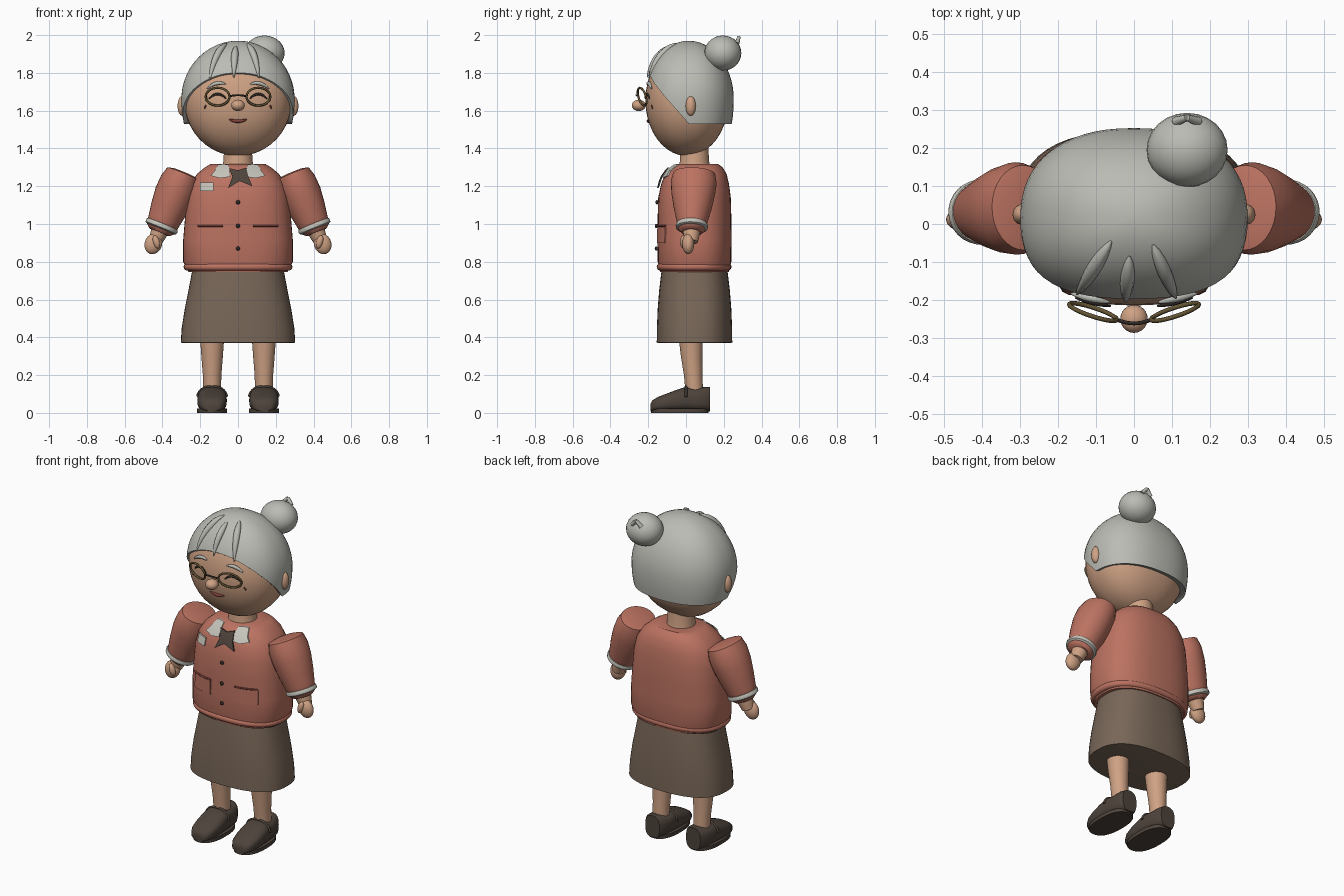
import bpy, bmesh, math
from mathutils import Vector, Matrix

if "Cube" in bpy.data.objects:
    bpy.data.objects.remove(bpy.data.objects["Cube"])

TAU = 2 * math.pi


def material(name, rgb):
    m = bpy.data.materials.new(name)
    m.diffuse_color = (*rgb, 1)
    m.use_nodes = True
    m.node_tree.nodes["Principled BSDF"].inputs["Base Color"].default_value = m.diffuse_color
    return m


SKIN = material("skin", (0.62, 0.36, 0.23))
GREY = material("grey hair", (0.50, 0.50, 0.46))
CORAL = material("coral knit", (0.50, 0.17, 0.12))
BROWN = material("brown wool", (0.19, 0.135, 0.098))
SHOE = material("dark leather", (0.075, 0.056, 0.044))
CREAM = material("cream trim", (0.56, 0.55, 0.49))
BRASS = material("brass", (0.13, 0.09, 0.035))
DARK = material("dark line", (0.03, 0.022, 0.018))
RED = material("dark red", (0.22, 0.055, 0.04))


def finish(name, bm, mat, angle=40):
    bmesh.ops.recalc_face_normals(bm, faces=bm.faces)
    me = bpy.data.meshes.new(name)
    bm.to_mesh(me)
    bm.free()
    ob = bpy.data.objects.new(name, me)
    bpy.context.collection.objects.link(ob)
    me.materials.append(mat)
    bpy.ops.object.select_all(action='DESELECT')
    ob.select_set(True)
    bpy.context.view_layer.objects.active = ob
    bpy.ops.object.shade_smooth_by_angle(angle=math.radians(angle))
    return ob


def loft(name, rings, mat, angle=40):
    bm = bmesh.new()
    loops = [[bm.verts.new(p) for p in r] for r in rings]
    n = len(loops[0])
    for a, b in zip(loops, loops[1:]):
        for i in range(n):
            j = (i + 1) % n
            bm.faces.new((a[i], a[j], b[j], b[i]))
    bm.faces.new(loops[0])
    bm.faces.new(loops[-1])
    return finish(name, bm, mat, angle)


def unit(t, n=2.0):
    """Point on a unit superellipse."""
    c, s = math.cos(t), math.sin(t)
    return (math.copysign(abs(c) ** (2 / n), c), math.copysign(abs(s) ** (2 / n), s))


def oval(c, rx, ry, n=2.0, seg=40, u=Vector((1, 0, 0)), v=Vector((0, 1, 0))):
    c = Vector(c)
    pts = [unit(TAU * i / seg, n) for i in range(seg)]
    return [c + u * rx * a + v * ry * b for a, b in pts]


def tube(name, pts, radii, mat, seg=8):
    pts = [Vector(p) for p in pts]
    rings = []
    for i, p in enumerate(pts):
        t = (pts[min(i + 1, len(pts) - 1)] - pts[max(i - 1, 0)]).normalized()
        u = t.cross(Vector((0, 1, 0.02))).normalized()
        r = radii[i] if isinstance(radii, list) else radii
        rings.append(oval(p, r, r, seg=seg, u=u, v=t.cross(u)))
    return loft(name, rings, mat, 60)


def ball(name, c, r, mat, tilt=0.0):
    bm = bmesh.new()
    m = Matrix.Translation(c) @ Matrix.Rotation(tilt, 4, 'Y') @ Matrix.Diagonal((*r, 1))
    bmesh.ops.create_uvsphere(bm, u_segments=24, v_segments=14, radius=1, matrix=m)
    return finish(name, bm, mat, 60)


# ---- head and hair ----
HC, HR = Vector((0, 0.005, 1.655)), Vector((0.285, 0.22, 0.295))
CC, CR = Vector((0, 0.015, 1.66)), Vector((0.30, 0.238, 0.31))
N = 2.3


def face(x, z, lift=0.004):
    f = math.sqrt(max(0.01, 1 - ((z - HC.z) / HR.z) ** 2))
    k = max(0.0, 1 - abs(x / (HR.x * f)) ** N)
    return Vector((x, HC.y - HR.y * f * k ** (1 / N) - lift, z))


def cap(t, phi, grow=1.0):
    a, b = unit(t, N)
    s = math.sin(phi)
    if phi > math.pi / 2:
        s = 1 - 0.5 * (1 - s)
    return CC + Vector((CR.x * a * s, CR.y * b * s, CR.z * math.cos(phi))) * grow


def hairline(t):
    z = 1.53 + 0.27 * max(0.0, -unit(t, N)[1])
    return math.acos((z - CC.z) / CR.z)


loft("head", [oval(HC + Vector((0, 0, HR.z * math.cos(p))), HR.x * math.sin(p), HR.y * math.sin(p), N)
              for p in [0.03 + (math.pi - 0.06) * i / 20 for i in range(21)]], SKIN, 60)
angles = [TAU * i / 64 for i in range(64)]
hair = [[cap(t, 0.02 + (hairline(t) - 0.02) * i / 16) for t in angles] for i in range(17)]
hair.append([CC + (p - CC) * 0.9 for p in hair[-1]])
loft("hair_cap", hair, GREY, 50)
ball("hair_bun", (0.14, 0.195, 1.905), (0.107, 0.098, 0.093), GREY)
for s in (-1, 1):
    tube("bun_tip", [(0.14, 0.28, 1.99), (0.14 + 0.03 * s, 0.27, 1.955)], [0.009, 0.013], GREY)


def top_y(x, y):
    """Point on the hair above a plan position."""
    k = abs(x / CR.x) ** N + abs((y - CC.y) / CR.y) ** N
    s = min(1.0, k ** (1 / N))
    return Vector((x, y, CC.z + CR.z * math.sqrt(1 - s * s)))


# swept fringe strands
for x0, y0, x1, y1 in ((-0.06, -0.045, -0.15, -0.185), (-0.012, -0.085, -0.022, -0.205), (0.05, -0.055, 0.11, -0.195)):
    path = [top_y(x0 + (x1 - x0) * i / 10, y0 + (y1 - y0) * i / 10) for i in range(11)]
    tube("fringe_strand", path, [0.003 + 0.016 * math.sin(math.pi * i / 10) ** 0.7 for i in range(11)], GREY)

# ---- face ----
ball("nose", (0, -0.25, 1.628), (0.036, 0.037, 0.03), SKIN)
mouth = [i / 5 - 1 for i in range(11)]
tube("mouth", [face(0.048 * a, 1.545 + 0.008 * a * a, 0) for a in mouth],
     [0.002 + 0.008 * (1 - a * a) for a in mouth], RED)
tube("glasses_bridge", [(0.045 * a, -0.262 + 0.01 * a * a, 1.682 - 0.006 * a * a) for a in mouth], 0.005, DARK)
for s in (-1, 1):
    ball("ear", (0.295 * s, 0.025, 1.625), (0.025, 0.027, 0.052), SKIN)
    ring = [TAU * i / 32 for i in range(33)]
    tube("glasses_rim", [(s * (0.108 + 0.063 * math.cos(t)), -0.232 + 0.02 * math.cos(t) - 0.012 * math.sin(t),
                          1.674 + 0.047 * math.sin(t)) for t in ring], 0.006, BRASS)
    tube("closed_eye", [face(s * (0.108 + 0.045 * a), 1.688 - 0.024 * a * a) for a in mouth],
         [0.003 + 0.004 * (1 - a * a) for a in mouth], DARK)
    tube("eyebrow", [face(s * (0.115 + 0.05 * a), 1.744 - 0.012 * a - 0.016 * a * a) for a in mouth],
         [0.003 + 0.007 * (1 - a * a) for a in mouth], GREY)
    tube("cheek_line", [face(s * 0.17, 1.628, 0.001), face(s * 0.178, 1.612, 0.001)], 0.004, RED)

# ---- neck, jacket and skirt ----
loft("neck", [oval((0, 0.045, z), r, r) for z, r in ((1.29, 0.085), (1.34, 0.076), (1.43, 0.074))], SKIN)
BODY = [(0.745, 0.045, 0.262, 0.182), (0.80, 0.045, 0.29, 0.195), (0.92, 0.045, 0.29, 0.196),
        (1.04, 0.045, 0.28, 0.195), (1.14, 0.045, 0.27, 0.192), (1.21, 0.048, 0.252, 0.18),
        (1.265, 0.052, 0.217, 0.163), (1.30, 0.057, 0.175, 0.137), (1.318, 0.06, 0.145, 0.11)]
loft("jacket", [oval((0, cy, z), rx, ry, 2.5, 48) for z, cy, rx, ry in BODY], CORAL, 35)
hem = oval((0, 0.043, 0.773), 0.275, 0.182, 2.4, 48)
bm_rings = []
for i in range(9):
    a = math.pi * i / 8 - math.pi / 2
    bm_rings.append(oval((0, 0.043, 0.773 + 0.02 * math.sin(a)), 0.268 + 0.02 * math.cos(a),
                         0.178 + 0.02 * math.cos(a), 2.4, 48))
loft("jacket_hem", bm_rings, CORAL)
SKIRT = [(0.37, 0.29, 0.188), (0.372, 0.303, 0.2), (0.45, 0.298, 0.199), (0.55, 0.282, 0.195),
         (0.65, 0.262, 0.187), (0.75, 0.243, 0.175)]
loft("skirt", [oval((0, 0.045, z), rx, ry, 2.5, 48) for z, rx, ry in SKIRT], BROWN)


def chest(x, z, lift):
    for a, b in zip(BODY, BODY[1:]):
        if z <= b[0]:
            break
    f = min(1, (z - a[0]) / (b[0] - a[0]))
    cy, rx, ry = [a[i] + (b[i] - a[i]) * f for i in (1, 2, 3)]
    return Vector((x, cy - ry * max(0, 1 - abs(x / rx) ** 2.5) ** 0.4 - lift, z))


def plate(name, rows, mat, lift=0.006):
    """Thin trim following the chest, from rows of (x, z) points."""
    bm = bmesh.new()
    vs = [[bm.verts.new(chest(x, z, lift)) for x, z in r] for r in rows]
    for a, b in zip(vs, vs[1:]):
        for i in range(len(a) - 1):
            bm.faces.new((a[i], a[i + 1], b[i + 1], b[i]))
    ext = bmesh.ops.extrude_face_region(bm, geom=bm.faces[:])
    bmesh.ops.translate(bm, vec=(0, 0.008, 0), verts=[v for v in ext['geom'] if isinstance(v, bmesh.types.BMVert)])
    return finish(name, bm, mat, 30)


def row(x0, x1, z, n=4):
    return [(x0 + (x1 - x0) * i / n, z) for i in range(n + 1)]


plate("name_tag", [row(-0.20, -0.13, 1.22), row(-0.20, -0.13, 1.175)], CREAM, 0.012)
plate("neck_ribbon", [[(-0.047, 1.295), (0, 1.285), (0.043, 1.298)], [(-0.03, 1.25), (0.01, 1.25), (0.055, 1.25)],
                      [(-0.052, 1.19), (0.008, 1.227), (0.076, 1.20)]], SHOE, 0.018)
for s in (-1, 1):
    plate("collar", [[(s * 0.05, 1.315), (s * 0.08, 1.317), (s * 0.105, 1.315)],
                     [(s * 0.045, 1.285), (s * 0.085, 1.28), (s * 0.125, 1.28)],
                     [(s * 0.04, 1.25), (s * 0.095, 1.243), (s * 0.145, 1.255)]], CREAM, 0.012)
    x0, x1 = 0.08 * s, 0.212 * s
    plate("pocket", [row(x0, x1, 0.985), row(x0, x1, 0.90)], CORAL, 0.005)
    tube("pocket_edge", [chest(x, z, 0.004) for x, z in row(x0, x1, 0.99)], 0.005, RED)
for z in (1.115, 0.99, 0.87):
    ball("button", chest(0, z, 0.006), (0.011, 0.009, 0.011), DARK)

# ---- arms, legs and shoes, both sides ----
SLEEVE = [(-0.008, 0.06, 0.08), (0, 0.09, 0.112), (0.05, 0.104, 0.122), (0.12, 0.107, 0.115), (0.20, 0.098, 0.1),
          (0.27, 0.086, 0.083), (0.315, 0.079, 0.073), (0.335, 0.055, 0.055)]
SHOES = [(-0.187, 0.035, 0.05), (-0.178, 0.052, 0.066), (-0.15, 0.068, 0.084), (-0.10, 0.077, 0.103),
         (-0.05, 0.078, 0.122), (0.0, 0.076, 0.138), (0.05, 0.071, 0.13), (0.10, 0.064, 0.137), (0.127, 0.048, 0.138)]
for s in (-1, 1):
    axis = Vector((0.377 * s, -0.04, -0.926)).normalized()
    u = Vector((0.926 * s, 0, 0.377))
    v = axis.cross(u)
    top = Vector((0.291 * s, 0.043, 1.266))
    loft("sleeve", [oval(top + axis * d, a, b, 2, 32, u, v) for d, a, b in SLEEVE], CORAL, 45)
    loft("cuff", [oval(top + axis * d, a, a - 0.004, 2, 32, u, v) for d, a in
                  ((0.286, 0.078), (0.288, 0.086), (0.298, 0.09), (0.31, 0.088), (0.316, 0.078))], CREAM)
    loft("wrist", [oval(top + axis * d, r, r, 2, 24, u, v) for d, r in ((0.3, 0.05), (0.35, 0.043), (0.39, 0.035))], SKIN)
    ball("hand", (0.448 * s, 0.012, 0.895), (0.046, 0.032, 0.056), SKIN, -0.35 * s)
    ball("thumb", (0.432 * s, -0.014, 0.905), (0.018, 0.018, 0.036), SKIN, 0.3 * s)
    x = 0.137 * s
    loft("leg", [oval((x, y, z), r, r, 2, 28) for z, y, r in
                 ((0.09, 0.045, 0.046), (0.2, 0.038, 0.049), (0.3, 0.03, 0.057), (0.4, 0.025, 0.064))], SKIN)
    rings = []
    for y, w, h in SHOES:
        h -= 0.008
        rings.append(oval((x, y, 0.008 + h / 2), w, h / 2, 2.7, 32, v=Vector((0, 0, 1))))
    loft("shoe", rings, SHOE, 50)
    loft("shoe_sole", [oval((x, -0.033, z), 0.08, 0.152, 2.4, 36) for z in (0.0, 0.022)], SHOE)
    arch = [math.pi * i / 14 for i in range(15)]
    tube("shoe_strap", [(x + 0.077 * math.cos(a), 0.0, 0.085 + 0.056 * math.sin(a)) for a in arch], 0.007, SHOE)
